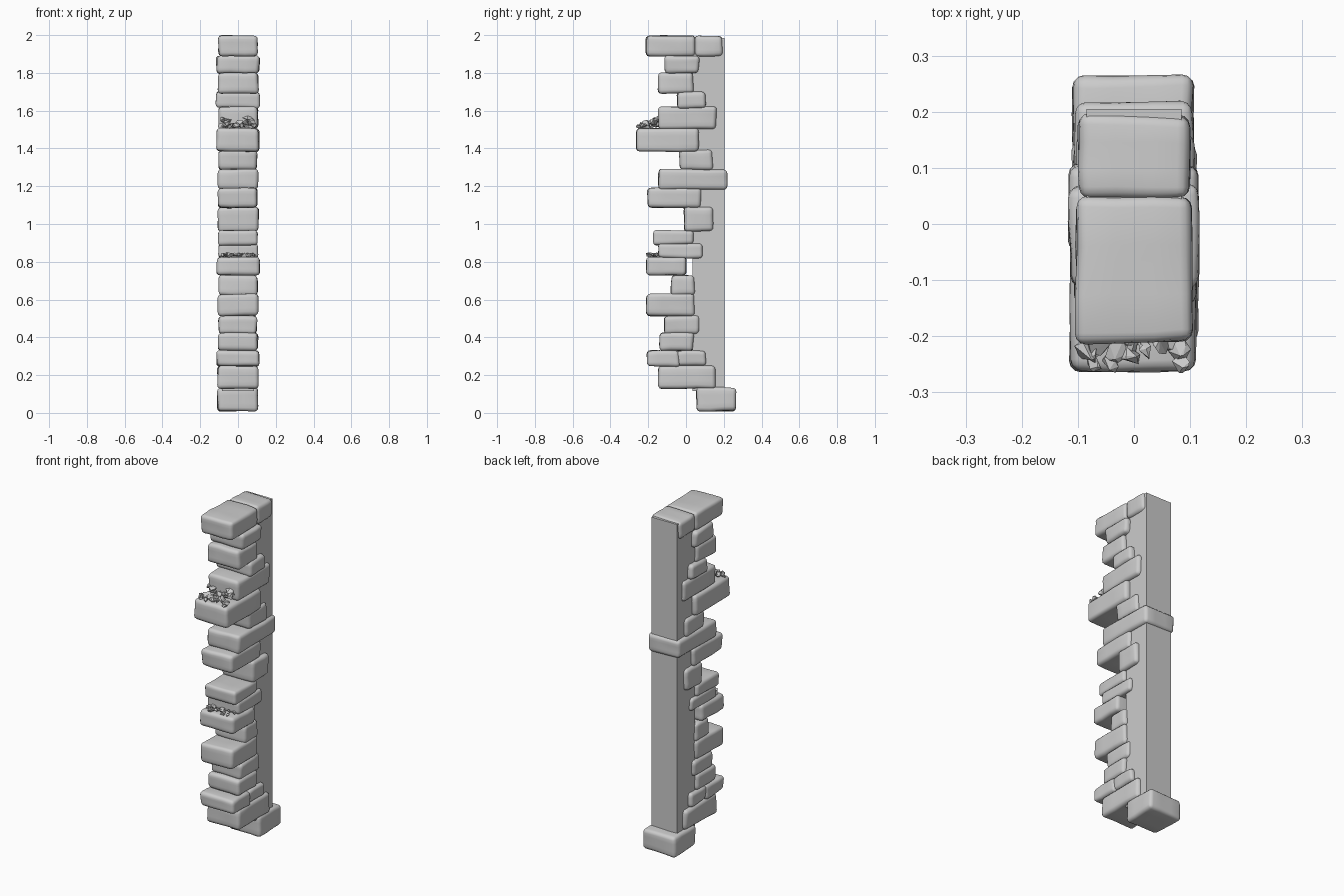
import bpy, bmesh, math, random
from mathutils import Vector, Euler, noise

random.seed(7)
if "Cube" in bpy.data.objects:
    bpy.data.objects.remove(bpy.data.objects["Cube"], do_unlink=True)

stone = bpy.data.materials.new("grey_stone")
stone.use_nodes = True
GREY = (0.6, 0.6, 0.6, 1)
stone.diffuse_color = GREY
stone.node_tree.nodes["Principled BSDF"].inputs["Base Color"].default_value = GREY


def finish(bm, name, smooth):
    bmesh.ops.recalc_face_normals(bm, faces=bm.faces)
    mesh = bpy.data.meshes.new(name)
    bm.to_mesh(mesh)
    bm.free()
    mesh.materials.append(stone)
    obj = bpy.data.objects.new(name, mesh)
    bpy.context.collection.objects.link(obj)
    for p in mesh.polygons:
        p.use_smooth = smooth
    return obj


def stone_block(name, y0, y1, z0, z1, half):
    """Worn block: gridded box, jittered corners, rounded edges, light bumps."""
    size = Vector((2 * half, y1 - y0, z1 - z0))
    centre = Vector((0, (y0 + y1) / 2, (z0 + z1) / 2))
    bm = bmesh.new()
    bmesh.ops.create_cube(bm, size=1)
    corners = list(bm.verts)
    bmesh.ops.scale(bm, vec=size, verts=corners)
    for v in corners:
        v.co += Vector((random.uniform(-.004, .004) for _ in range(3)))
    bmesh.ops.subdivide_edges(bm, edges=bm.edges[:], cuts=2, use_grid_fill=True)
    rims = [e for e in bm.edges if e.calc_face_angle(0) > 0.9]
    bmesh.ops.bevel(bm, geom=rims, offset=min(.02, size.z / 4.5), segments=3,
                    profile=0.5, affect='EDGES', clamp_overlap=True)
    shift = Vector((0, 0, z0 * 9))
    for v in bm.verts:
        v.co += noise.noise_vector(v.co * 14 + shift) * .004
        v.co += centre
    finish(bm, name, True)


# Facing blocks, bottom to top: back and front depth, height range, half width
blocks = [
    (.055, .265, .01, .135, .107), (-.145, .155, .13, .25, .107),
    (-.205, -.035, .245, .33, .112), (-.045, .105, .25, .33, .108),
    (-.14, .04, .325, .425, .104), (-.115, .07, .42, .515, .101),
    (-.21, .045, .515, .63, .105), (-.08, .045, .62, .73, .104),
    (-.21, 0, .73, .825, .113), (-.145, .09, .82, .895, .104),
    (-.17, .04, .89, .965, .106), (-.01, .14, .96, 1.09, .108),
    (-.205, .075, 1.085, 1.19, .104), (-.145, .22, 1.185, 1.29, .105),
    (-.035, .14, 1.285, 1.39, .102), (-.26, .065, 1.385, 1.51, .112),
    (-.145, .16, 1.505, 1.62, .106), (-.045, .105, 1.615, 1.70, .116),
    (-.145, .04, 1.69, 1.80, .105), (-.115, .07, 1.795, 1.89, .114),
    (-.21, .05, 1.885, 2.0, .104), (.045, .195, 1.89, 1.995, .097),
]
for i, b in enumerate(blocks):
    stone_block(f"stone_block_{i + 1:02d}", *b)

# Plain square core behind the facing blocks
bm = bmesh.new()
bmesh.ops.create_cube(bm, size=1)
for v in bm.verts:
    v.co = Vector((v.co.x * .17, .12 + v.co.y * .17, 1.05 + v.co.z * 1.87))
finish(bm, "pillar_core", False)


def rubble(name, count, y0, y1, z0, rise, r):
    """Heap of angular chips, higher towards the back of the ledge."""
    bm = bmesh.new()
    for i in range(count):
        t = random.random()
        pos = Vector((-.09 + .18 * (i + random.random()) / count,
                      y0 + (y1 - y0) * t, z0 + rise * t * random.random()))
        turn = Euler([random.uniform(0, math.tau) for _ in range(3)])
        s = r * random.uniform(.7, 1.25)
        pts = []
        for k in range(10):
            d = Vector((random.gauss(0, 1) for _ in range(3))).normalized()
            d.rotate(turn)
            pts.append(bm.verts.new(pos + Vector((d.x, d.y, d.z * .75)) * s))
        hull = bmesh.ops.convex_hull(bm, input=pts)
        loose = {g for g in hull["geom_interior"] if isinstance(g, bmesh.types.BMVert)}
        bmesh.ops.delete(bm, geom=list(loose), context='VERTS')
    finish(bm, name, False)


rubble("upper_rubble", 26, -.25, -.14, 1.515, .05, .023)
rubble("lower_rubble", 11, -.198, -.145, .835, .015, .018)
